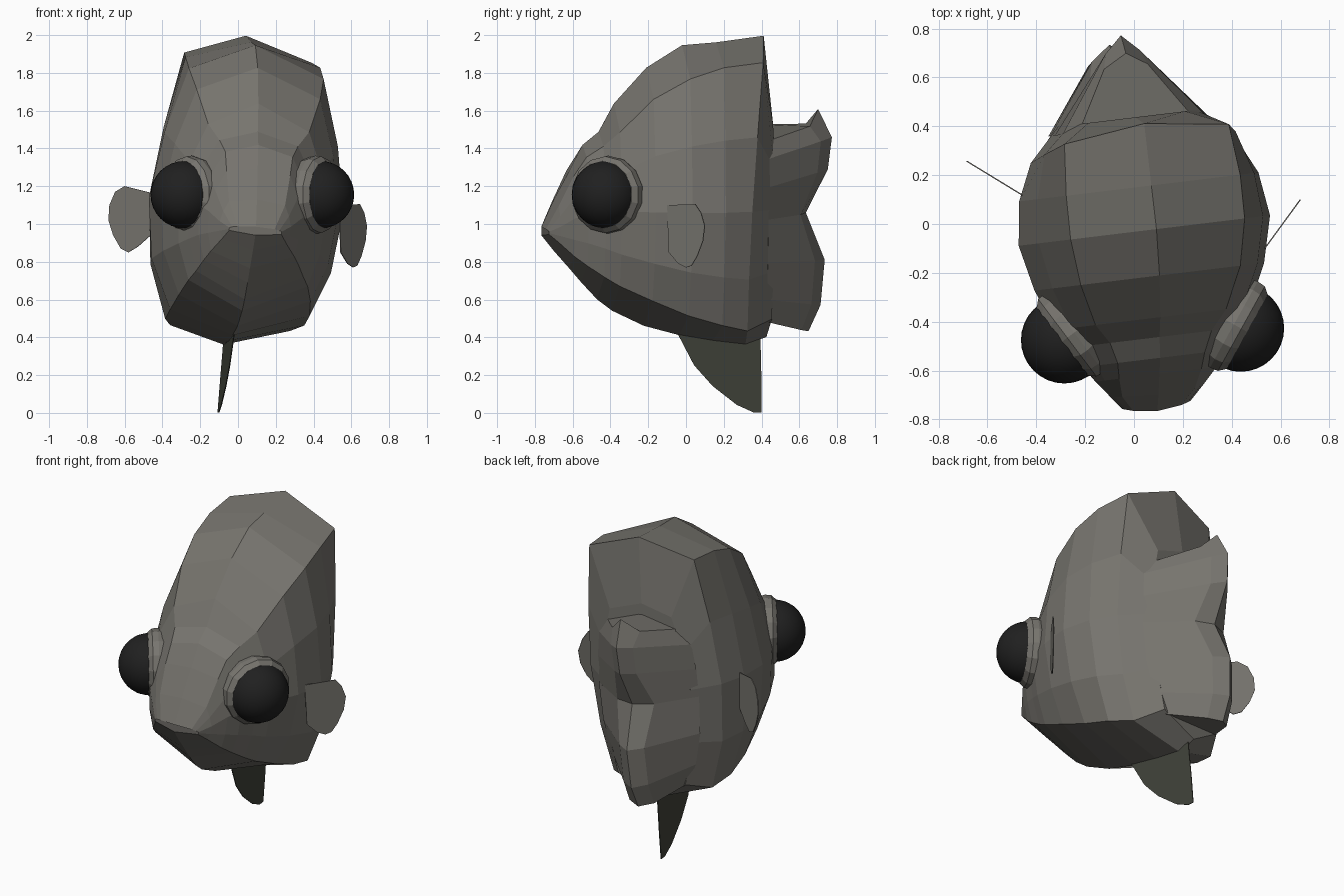
import bpy, bmesh, math
from mathutils import Matrix, Vector

if "Cube" in bpy.data.objects:
    bpy.data.objects.remove(bpy.data.objects["Cube"])

# Whole fish leans and turns slightly
POSE = (Matrix.Translation((0.015, 0, 1.15)) @ Matrix.Rotation(math.radians(6.9), 4, 'Z')
        @ Matrix.Rotation(math.radians(4.5), 4, 'Y') @ Matrix.Translation((0, 0, -1.15)))


def material(name, rgb):
    m = bpy.data.materials.new(name)
    m.diffuse_color = (*rgb, 1)
    m.use_nodes = True
    m.node_tree.nodes["Principled BSDF"].inputs["Base Color"].default_value = m.diffuse_color
    return m


SKIN = material("grey_skin", (0.185, 0.177, 0.158))
FIN = material("olive_fin", (0.052, 0.055, 0.042))
EYE = material("black_eye", (0.0145, 0.0145, 0.0145))


def make(name, verts, faces, mat, matrix=None):
    me = bpy.data.meshes.new(name)
    me.from_pydata([(matrix @ Vector(v)) if matrix else v for v in verts], [], faces)
    bm = bmesh.new()
    bm.from_mesh(me)
    bmesh.ops.recalc_face_normals(bm, faces=bm.faces)
    bm.to_mesh(me)
    bm.free()
    me.materials.append(mat)
    ob = bpy.data.objects.new(name, me)
    bpy.context.collection.objects.link(ob)
    return ob


def loft(name, rings, mat, matrix):
    n = len(rings[0])
    verts = [v for r in rings for v in r]
    faces = [(i * n + j, i * n + (j + 1) % n, (i + 1) * n + (j + 1) % n, (i + 1) * n + j)
             for i in range(len(rings) - 1) for j in range(n)]
    faces += [tuple(range(n)), tuple(range(len(verts) - n, len(verts)))]
    return make(name, verts, faces, mat, matrix)


# Body: y, top z, top corner z/x, middle z/x, low corner z/x, bottom z, bow of the ring
sections = [
    (-.745, .985, .98, .10, .97, .14, .955, .14, .94, -.025),
    (-.69, 1.13, 1.11, .15, 1.0, .19, .91, .17, .86, -.015),
    (-.62, 1.29, 1.27, .17, 1.05, .25, .84, .22, .765, 0),
    (-.555, 1.42, 1.37, .18, 1.08, .30, .79, .25, .69, 0),
    (-.47, 1.49, 1.43, .21, 1.1, .35, .73, .28, .60, 0),
    (-.39, 1.64, 1.51, .27, 1.1, .40, .68, .31, .54, 0),
    (-.22, 1.83, 1.69, .33, 1.1, .475, .60, .34, .46, 0),
    (-.03, 1.95, 1.80, .36, 1.1, .52, .52, .36, .41, 0),
    (.15, 1.965, 1.86, .36, 1.1, .495, .47, .36, .38, 0),
    (.30, 2.0, 1.885, .34, 1.1, .425, .44, .31, .36, .06),
    (.435, 1.60, 1.54, .20, 1.1, .29, .50, .21, .40, 0),
]
rings = []
for y, top, cz, cx, mz, w, lz, lx, bot, bow in sections:
    half = [(cx, cz), (cx + .65 * (w - cx), mz + .5 * (cz - mz)), (w, mz),
            (lx + .75 * (w - lx), lz + .45 * (mz - lz)), (lx, lz)]
    shift = .028 * math.cos(y * 2)
    flare = max(0, shift - .004)
    loop = [(0, top)] + half[:-1] + [(lx + flare, lz + flare), (0, bot)]
    loop += [(-x, z) for x, z in reversed(half)]
    lean = .05 if bow > 0 else 0
    rings.append([(x + shift * (.4 if x == 0 else 1),
                   y + bow * max(0, 1 - (abs(x) / w) ** 2) + lean * (z - 1.1), z)
                  for x, z in loop])
loft("body", rings, SKIN, POSE)

# Forked tail: base z, base half width, tip z, tip y, half width near the tip
tail_rows = [
    (1.46, .24, 1.54, .70, .09), (1.37, .30, 1.46, .775, .07), (1.22, .32, 1.29, .755, .07),
    (1.05, .325, 1.06, .64, .12), (.82, .315, .81, .743, .08), (.62, .27, .57, .723, .08),
    (.50, .22, .43, .66, .08),
]
tail = []
for k, (zb, wb, zt, yt, wt) in enumerate(tail_rows):
    ridge = .07 if k == 0 else 0
    yn = .40 + .82 * (yt - .40)
    zn = zb + .82 * (zt - zb)
    tail.append([(.02 - wb, .40, zb), (-wt, yn, zn), (0, yt, zt + ridge), (wt, yn, zn),
                 (.02 + wb, .40, zb), (.02, .40, zb + ridge)])
loft("tail", tail, SKIN, POSE)


# Thin fins
def fin(name, pts, mat, matrix=None):
    ob = make(name, pts, [tuple(range(len(pts)))], mat, matrix)
    s = ob.modifiers.new("thickness", 'SOLIDIFY')
    s.thickness = 0.005
    s.offset = 0


belly = [(-.06, .46), (-.03, .40), (.05, .25), (.15, .14), (.28, .04), (.37, 0),
         (.412, 0), (.41, .15), (.40, .45)]
fin("belly_fin", [(.018, y, z) for y, z in belly], FIN, POSE)

left = [(-.44, 1.16), (-.60, 1.20), (-.65, 1.17), (-.68, 1.10), (-.685, 1.02), (-.66, .94),
        (-.62, .87), (-.58, .85), (-.53, .88), (-.44, .96)]
fin("left_side_fin", [(x, .12 - .61 * (x + .46), z) for x, z in left], SKIN)
right = [(-.10, 1.10), (.05, 1.105), (.08, 1.06), (.10, .99), (.09, .91), (.06, .83),
         (.03, .78), (0, .77), (-.04, .79), (-.09, .85)]
fin("right_side_fin", [(.55 + .73 * (y + .08), y, z) for y, z in right], SKIN)

# Eyes: smooth balls in faceted sockets
for side, (cx, cy), angle, out in (("left", (-.285, -.475), 217, .0),
                                   ("right", (.437, -.427), -29, .018)):
    bpy.ops.mesh.primitive_uv_sphere_add(segments=32, ring_count=16, radius=.178,
                                         location=(cx, cy, 1.155))
    ball = bpy.context.object
    ball.name = side + "_eye"
    ball.data.materials.append(EYE)
    bpy.ops.object.shade_smooth()
    # local z of the socket points outward along the eye direction
    turn = (Matrix.Translation((cx, cy, 1.155)) @ Matrix.Rotation(math.radians(angle), 4, 'Z')
            @ Matrix.Rotation(math.radians(90), 4, 'Y'))
    prof = [(.19, -.12), (.207, -.05), (.203, -.015), (.178, .012)]
    loft(side + "_eye_socket",
         [[(r * math.cos(a), r * math.sin(a), h + out)
           for a in (math.tau * k / 14 for k in range(14))] for r, h in prof], SKIN, turn)
